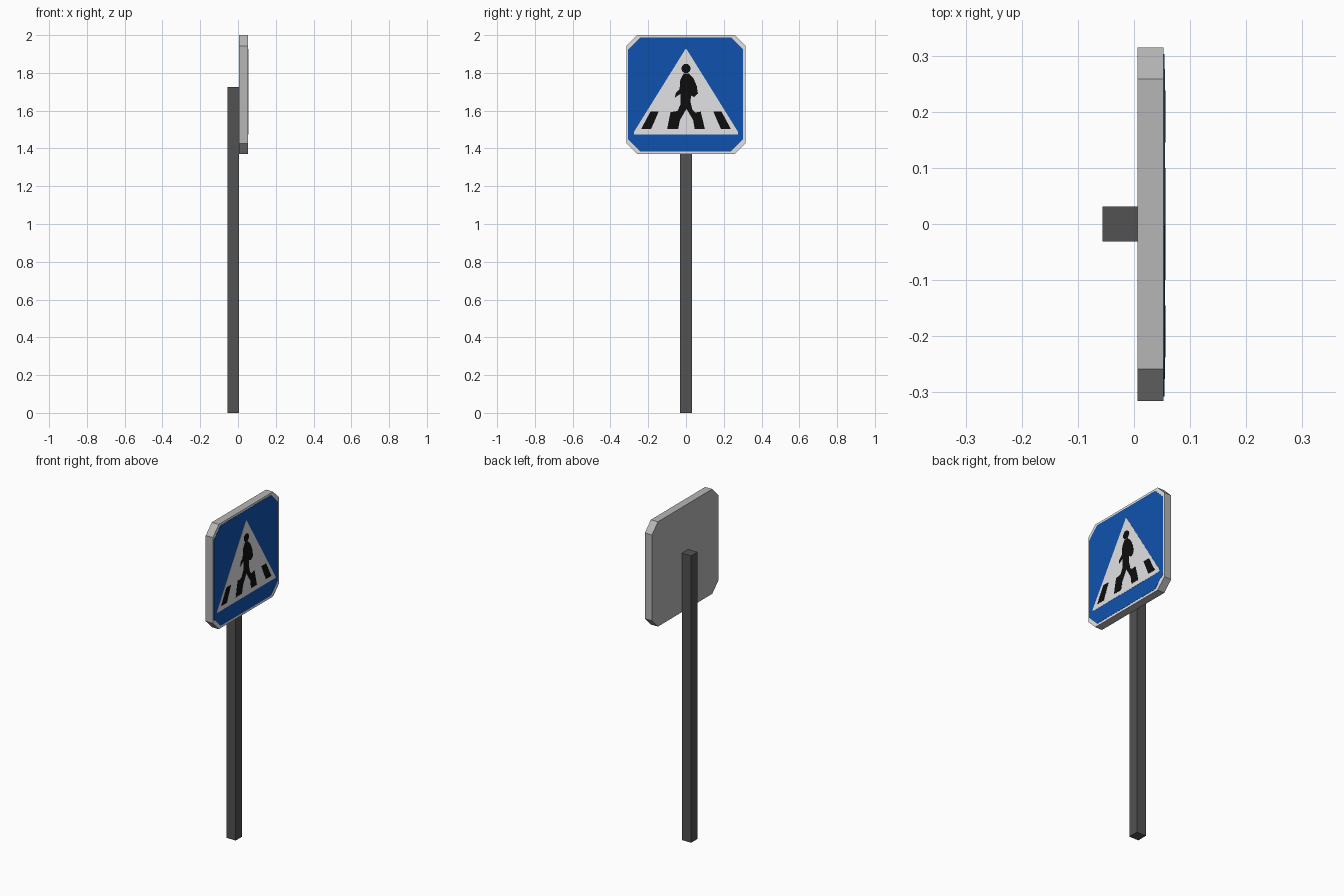
import bpy, bmesh, math

if "Cube" in bpy.data.objects:
    bpy.data.objects.remove(bpy.data.objects["Cube"])


def material(name, r, g, b):
    m = bpy.data.materials.new(name)
    m.diffuse_color = (r, g, b, 1)
    m.use_nodes = True
    m.node_tree.nodes["Principled BSDF"].inputs["Base Color"].default_value = m.diffuse_color
    return m


GREY = material("board grey", 0.47, 0.47, 0.47)
DARK = material("post dark grey", 0.085, 0.085, 0.085)
WHITE = material("sign white", 0.76, 0.76, 0.78)
BLUE = material("sign blue", 0.005, 0.085, 0.43)
BLACK = material("sign black", 0.004, 0.004, 0.004)


def plate(name, outline, x0, x1, mat, front=None):
    """Solid from a (y, z) outline, extruded along x; optional front face colour."""
    bm = bmesh.new()
    face = bm.faces.new([bm.verts.new((x0, y, z)) for y, z in outline])
    ext = bmesh.ops.extrude_face_region(bm, geom=[face], use_keep_orig=True)
    for v in ext["geom"]:
        if isinstance(v, bmesh.types.BMVert):
            v.co.x = x1
    bmesh.ops.recalc_face_normals(bm, faces=bm.faces)
    bm.normal_update()
    if front:
        for f in bm.faces:
            f.material_index = 1 if f.normal.x > 0.9 else 0
    bmesh.ops.triangulate(bm, faces=[f for f in bm.faces if len(f.verts) > 4])
    mesh = bpy.data.meshes.new(name)
    bm.to_mesh(mesh)
    bm.free()
    mesh.materials.append(mat)
    if front:
        mesh.materials.append(front)
    obj = bpy.data.objects.new(name, mesh)
    bpy.context.collection.objects.link(obj)
    return obj


def octagon(y0, y1, z0, z1, c):
    """Rectangle with cut corners."""
    return [(y0 + c, z0), (y1 - c, z0), (y1, z0 + c), (y1, z1 - c),
            (y1 - c, z1), (y0 + c, z1), (y0, z1 - c), (y0, z0 + c)]


# Square post behind the board
plate("post", [(-0.031, 0), (0.031, 0), (0.031, 1.725), (-0.031, 1.725)],
      -0.056, 0.006, DARK)

# Board with white front border
F = 0.053
plate("sign_board", octagon(-0.315, 0.315, 1.37, 2.0, 0.057), 0.006, F, GREY, WHITE)

# Painted layers on the front
plate("blue_panel", octagon(-0.307, 0.303, 1.384, 1.988, 0.065), F, F + 0.001, BLUE)
plate("white_triangle", [(-0.276, 1.475), (0.276, 1.475), (0.276, 1.487),
                         (0.003, 1.926), (-0.003, 1.926), (-0.276, 1.487)],
      F, F + 0.002, WHITE)

# Outer crossing stripes, mirrored
for side, s in (("left", -1), ("right", 1)):
    pts = [(0.145, 1.595), (0.188, 1.595), (0.238, 1.502), (0.185, 1.502)]
    plate("crossing_stripe_" + side, [(s * y, z) for y, z in pts], F, F + 0.003, BLACK)

# Walking figure, legs merging into the inner stripes
figure = [(-0.012, 1.797), (0.014, 1.797), (0.040, 1.77), (0.057, 1.73),
          (0.063, 1.69), (0.042, 1.672), (0.026, 1.68), (0.024, 1.645),
          (0.034, 1.605), (0.048, 1.59), (0.078, 1.595), (0.100, 1.502),
          (0.046, 1.502), (0.038, 1.55), (0.002, 1.61), (-0.032, 1.55),
          (-0.042, 1.502), (-0.100, 1.502), (-0.082, 1.592), (-0.045, 1.598),
          (-0.028, 1.635), (-0.028, 1.69), (-0.058, 1.67), (-0.056, 1.69),
          (-0.034, 1.715), (-0.030, 1.765)]
plate("walking_figure", figure, F, F + 0.003, BLACK)
head = [(0.024 * math.cos(a * math.pi / 8), 1.823 + 0.025 * math.sin(a * math.pi / 8))
        for a in range(16)]
plate("figure_head", head, F, F + 0.003, BLACK)
